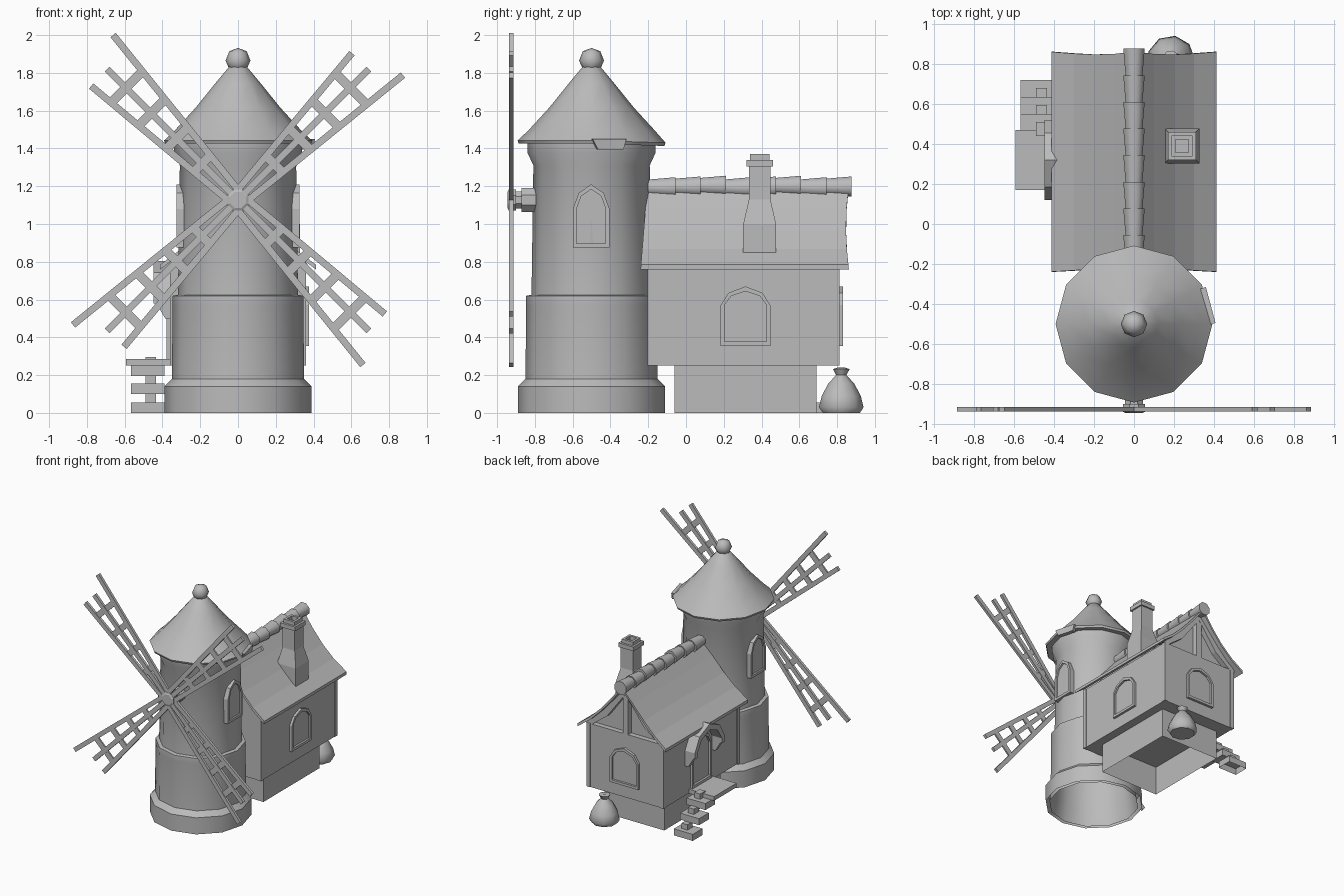
import bpy, bmesh, math
from mathutils import Matrix, Vector

if "Cube" in bpy.data.objects:
    bpy.data.objects.remove(bpy.data.objects["Cube"])

stone = bpy.data.materials.new("plain_grey")
stone.use_nodes = True
stone.diffuse_color = (0.5, 0.5, 0.5, 1)
stone.node_tree.nodes["Principled BSDF"].inputs["Base Color"].default_value = (0.5, 0.5, 0.5, 1)


def finish(name, bm, smooth=0):
    bmesh.ops.recalc_face_normals(bm, faces=bm.faces)
    me = bpy.data.meshes.new(name)
    bm.to_mesh(me)
    bm.free()
    me.materials.append(stone)
    ob = bpy.data.objects.new(name, me)
    bpy.context.collection.objects.link(ob)
    if smooth:
        bpy.ops.object.select_all(action="DESELECT")
        ob.select_set(True)
        bpy.context.view_layer.objects.active = ob
        bpy.ops.object.shade_smooth_by_angle(angle=math.radians(smooth))
    return ob


def point(axis, p, d):
    return Vector((d, p[0], p[1])) if axis == "x" else Vector((p[0], d, p[1]))


def add_prism(bm, pts, lo, hi, axis):
    a, b = ([bm.verts.new(point(axis, p, d)) for p in pts] for d in (lo, hi))
    bm.faces.new(a)
    bm.faces.new(b)
    for i in range(len(pts)):
        j = (i + 1) % len(pts)
        bm.faces.new((a[i], a[j], b[j], b[i]))


def prism(name, pts, lo, hi, axis):
    bm = bmesh.new()
    add_prism(bm, pts, lo, hi, axis)
    return finish(name, bm)


def box(name, x, y, z, open_bottom=False):
    bm = bmesh.new()
    add_prism(bm, [(x[0], z[0]), (x[1], z[0]), (x[1], z[1]), (x[0], z[1])], *y, "y")
    if open_bottom:
        low = [f for f in bm.faces if all(v.co.z < z[0] + 1e-4 for v in f.verts)]
        bmesh.ops.delete(bm, geom=low, context="FACES_ONLY")
    return finish(name, bm)


def frame(name, outer, inner, lo, hi, axis):
    """Band between two outlines with matching points, open at the sill."""
    bm = bmesh.new()
    for i in range(len(outer) - 1):
        add_prism(bm, [outer[i], outer[i + 1], inner[i + 1], inner[i]], lo, hi, axis)
    bmesh.ops.remove_doubles(bm, verts=bm.verts, dist=1e-4)
    twins = [f for f in bm.faces if all(len(e.link_faces) > 2 for e in f.edges)]
    bmesh.ops.delete(bm, geom=twins, context="FACES_ONLY")
    return finish(name, bm)


def lathe(name, profile, sides, place=(0, 0, 0), smooth=35, turn=0, along_y=False):
    bm = bmesh.new()
    rings = []
    for r, z in profile:
        n = sides if r > 0 else 1
        rings.append([bm.verts.new((r * math.cos(math.tau * k / n + turn),
                                    r * math.sin(math.tau * k / n + turn), z)) for k in range(n)])
    for a, b in zip(rings, rings[1:]):
        for k in range(sides):
            quad = [a[k % len(a)], a[(k + 1) % len(a)], b[(k + 1) % len(b)], b[k % len(b)]]
            bm.faces.new(list(dict.fromkeys(quad)))
    if along_y:
        bmesh.ops.rotate(bm, verts=bm.verts, matrix=Matrix.Rotation(-math.pi / 2, 3, "X"))
    bmesh.ops.translate(bm, verts=bm.verts, vec=place)
    return finish(name, bm, smooth)


def arch(c, hw, z0, spring, top):
    rise = spring + 0.65 * (top - spring)
    left = [(c - hw, z0), (c - hw, spring), (c - 0.68 * hw, rise)]
    return left + [(c, top)] + [(2 * c - u, v) for u, v in reversed(left)]


def window(name, c, hw, z0, spring, top, wall, out, axis, depth=0.02):
    """Arched casing with a recessed pane and a sill."""
    s = 1 if out > wall else -1
    inner = arch(c, hw - 0.02, z0 + 0.022, spring, top - 0.026)
    outer = arch(c, hw, z0, spring, top)
    frame(name + "_casing", outer + outer[:1], inner + inner[:1], wall - s * depth, out, axis)
    prism(name + "_pane", inner, wall - s * depth, wall + s * 0.004, axis)


# Tower
TOWER = (0, -0.5, 0)
lathe("tower_wall", [(0.39, 0), (0.39, 0.14), (0.36, 0.17), (0.35, 0.18), (0.346, 0.57), (0.348, 0.585),
                     (0.346, 0.62), (0.318, 0.625), (0.308, 1.31), (0.338, 1.375), (0.338, 1.44)], 12, TOWER)
lathe("tower_inside", [(0.36, 0), (0.33, 0.17), (0.3, 1.3), (0, 1.3)], 12, TOWER)
cone = lathe("tower_roof", [(0.3, 1.43), (0.385, 1.425), (0.392, 1.442), (0.335, 1.495), (0.225, 1.615),
                            (0.12, 1.745), (0.045, 1.835), (0, 1.85)], 12, TOWER)
for v in cone.data.vertices:
    if v.co.z < 1.45:
        v.co.z -= 0.012 * max(0, v.co.y + 0.5) / 0.39
lathe("roof_ball", [(0, 1.8), (0.045, 1.817), (0.066, 1.865), (0.046, 1.915), (0, 1.932)], 8, TOWER, 60)
shingle = prism("loose_shingle", [(-0.1, 1.45), (-0.07, 1.395), (0.07, 1.395), (0.085, 1.45)],
                0.36, 0.395, "x")
shingle.location, shingle.rotation_euler.z = TOWER, math.radians(15)
for side, s in (("left", 1), ("right", -1)):
    window("tower_window_" + side, -0.502, 0.097, 0.875, 1.08, 1.21, s * 0.308, s * 0.326, "x", 0.03)

# Sails: one blade, repeated four times around the hub
SAIL_Z = 1.127


def bar(bm, p, q, width, depth):
    p, q = Vector(p), Vector(q)
    n = (q - p).orthogonal().normalized() * width / 2
    add_prism(bm, [p + n, q + n, q - n, p - n], -depth / 2, depth / 2, "y")


bm = bmesh.new()
low, high = ((0.02, -0.037), (1.085, -0.15)), ((0.02, 0.037), (0.976, 0.123))
for a, b in (low, high, ((0.0, 0.0), (0.98, 0.0))):
    bar(bm, a, b, 0.036, 0.022)
for u in (0.27, 0.46, 0.65, 0.84):
    ends = [Vector(a).lerp(Vector(b), (u - a[0]) / (b[0] - a[0])) for a, b in (low, high)]
    bar(bm, ends[0], ends[1], 0.048, 0.013)
first = finish("sail_1", bm)
for k in range(4):
    ob = first if k == 0 else bpy.data.objects.new("sail_%d" % (k + 1), first.data)
    if k:
        bpy.context.collection.objects.link(ob)
    ob.location = (0, -0.925, SAIL_Z)
    ob.rotation_euler.y = -math.radians(45 + 90 * k)
lathe("sail_axle", [(0, -0.945), (0.045, -0.945), (0.06, -0.938), (0.06, -0.9), (0.048, -0.9), (0.048, -0.87),
                    (0.068, -0.87), (0.068, -0.78)], 8, (0, 0, SAIL_Z), 0, math.pi / 8, True)

# House body
box("foundation", (-0.28, 0.28), (-0.06, 0.69), (0, 0.25), True)
box("house_walls", (-0.355, 0.355), (-0.2, 0.808), (0.25, 0.785))
for x in (-0.343, 0.343):
    for y in (-0.187, 0.796):
        box("corner_post", (x - 0.017, x + 0.017), (y - 0.017, y + 0.017), (0.25, 0.79))
window("left_window", 0.315, 0.132, 0.355, 0.57, 0.67, 0.355, 0.375, "x")
window("back_window", 0, 0.132, 0.355, 0.57, 0.67, 0.808, 0.83, "y")


def mirrored(half):
    return half + [(-x, z) for x, z in reversed(half) if x]


prism("gable_wall", mirrored([(0.35, 0.78), (0.2, 0.925), (0, 1.15)]), -0.2, 0.765, "y")
rafter = mirrored([(0.37, 0.785), (0.2, 0.94), (0, 1.17)])
frame("gable_rafters", rafter, [(x * 0.86, max(z - 0.05, 0.78)) for x, z in rafter], 0.75, 0.81, "y")
box("gable_post", (-0.025, 0.025), (0.75, 0.808), (0.78, 1.12))

# House roof, with slightly bowed ends
slope = mirrored([(0.412, 0.785), (0.3, 0.868), (0.2, 0.965), (0.1, 1.08), (0, 1.205)])
roof = frame("house_roof", slope, [(x, z - 0.025) for x, z in slope], -0.24, 0.862, "y")
for v in roof.data.vertices:
    t = max(0, (v.co.z - 0.77) / 0.43)
    v.co.y += 0.035 * t if v.co.y < 0 else -0.06 * t * (1 - t)
for i in range(8):
    lift = 0.004 * (i % 3 - 1)
    lathe("ridge_tile_%d" % (i + 1), [(0, 0), (0.044, 0), (0.058, 0.15), (0, 0.15)], 8,
          (0, -0.205 + 0.133 * i, 1.198 + lift), 50, math.pi / 8, True)

# Chimney, from half widths of a square section
chimney = [(0.087, 0.8), (0.087, 1.0), (0.057, 1.13), (0.057, 1.305), (0.07, 1.305), (0.07, 1.34),
           (0.052, 1.34), (0.052, 1.37), (0.032, 1.37), (0.032, 1.335), (0, 1.335)]
lathe("chimney", [(r * math.sqrt(2), z) for r, z in chimney], 4, (0.24, 0.39, 0), 0, math.pi / 4)

# Door, hood and steps
DOOR = 0.32
window("door", DOOR, 0.13, 0.285, 0.59, 0.71, -0.355, -0.378, "x")
frame("door_hood", arch(DOOR, 0.2, 0.58, 0.63, 0.805), arch(DOOR, 0.16, 0.58, 0.62, 0.755), -0.447, -0.35, "x")
for y in (DOOR - 0.18, DOOR + 0.18):
    prism("hood_bracket", [(-0.35, 0.5), (-0.385, 0.5), (-0.44, 0.59), (-0.35, 0.59)], y - 0.02, y + 0.02, "y")
box("landing", (-0.592, -0.35), (0.17, 0.47), (0.25, 0.285))
for i, z in enumerate((0.195, 0.1, 0.0)):
    y = 0.42 + 0.085 * i
    box("step_%d" % (i + 1), (-0.567, -0.39), (y, y + 0.13), (z, z + 0.055), i == 2)
    box("step_support_%d" % (i + 1), (-0.49, -0.435), (y + 0.02, y + 0.09), (z + 0.05, z + 0.1))

# Grain sack
lathe("sack", [(0, 0), (0.1, 0), (0.12, 0.03), (0.105, 0.09), (0.07, 0.155), (0.028, 0.2),
               (0.045, 0.232), (0.02, 0.24), (0, 0.23)], 9, (0.185, 0.822, 0), 55)
